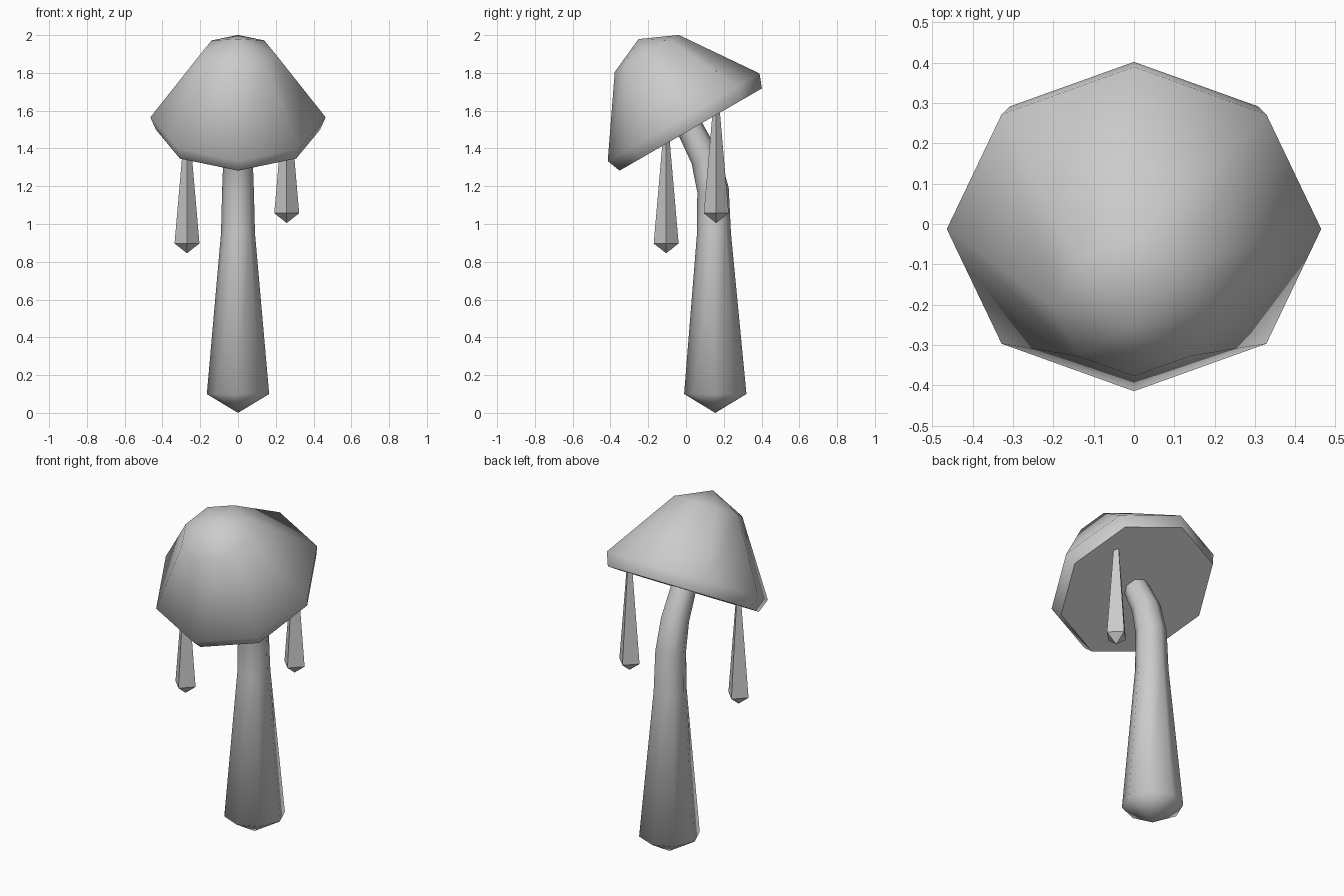
import bpy, bmesh, math
from mathutils import Matrix, Vector

if "Cube" in bpy.data.objects:
    bpy.data.objects.remove(bpy.data.objects["Cube"])


def loft(name, rings, sides, smooth_angle=None, location=(0, 0, 0), tilt=0):
    """Join rings of (y, z, radius, tilt about x); radius 0 makes a point."""
    bm = bmesh.new()
    loops = []
    for y, z, r, a in rings:
        rot = Matrix.Rotation(math.radians(a), 3, 'X')
        pts = []
        for i in range(sides if r else 1):
            t = 2 * math.pi * i / sides
            pts.append(bm.verts.new(
                rot @ Vector((r * math.cos(t), r * math.sin(t), 0)) + Vector((0, y, z))))
        loops.append(pts)
    for lo, hi in zip(loops, loops[1:]):
        for i in range(sides):
            j = (i + 1) % sides
            if len(lo) == 1:
                bm.faces.new((lo[0], hi[j], hi[i]))
            elif len(hi) == 1:
                bm.faces.new((lo[i], lo[j], hi[0]))
            else:
                bm.faces.new((lo[i], lo[j], hi[j], hi[i]))
    for end in (loops[0], loops[-1]):
        if len(end) > 1:
            bm.faces.new(end)
    bmesh.ops.recalc_face_normals(bm, faces=bm.faces)
    mesh = bpy.data.meshes.new(name)
    bm.to_mesh(mesh)
    bm.free()
    if smooth_angle:
        mesh.polygons.foreach_set("use_smooth", [True] * len(mesh.polygons))
        mesh.set_sharp_from_angle(angle=math.radians(smooth_angle))
    obj = bpy.data.objects.new(name, mesh)
    obj.location = location
    obj.rotation_euler.x = math.radians(tilt)
    bpy.context.collection.objects.link(obj)
    return obj


# Curved stem with a pointed foot, ending inside the cap
loft("stem", [
    (0.155, 0.0, 0, 0),
    (0.155, 0.10, 0.165, 0),
    (0.148, 0.95, 0.090, 1),
    (0.143, 1.18, 0.084, 8),
    (0.103, 1.347, 0.078, 20),
    (0.027, 1.495, 0.071, 29),
    (-0.03, 1.60, 0.066, 30),
], 8, 70)

# Tilted eight-sided cap with a flat underside
loft("cap", [
    (0, 0, 0.435, 0),
    (0, 0.075, 0.464, 0),
    (0, 0.465, 0.196, 0),
    (0, 0.553, 0, 0),
], 8, 60, location=(0, 0.025, 1.50), tilt=30)

# Hanging four-sided drops
drop = [(0, 0, 0, 0), (0, 0.052, 0.066, 0), (0, 0.81, 0, 0)]
for name, loc in (("left_drop", (-0.27, -0.105, 0.845)),
                  ("right_drop", (0.258, 0.16, 1.005))):
    loft(name, drop, 4, location=loc)
